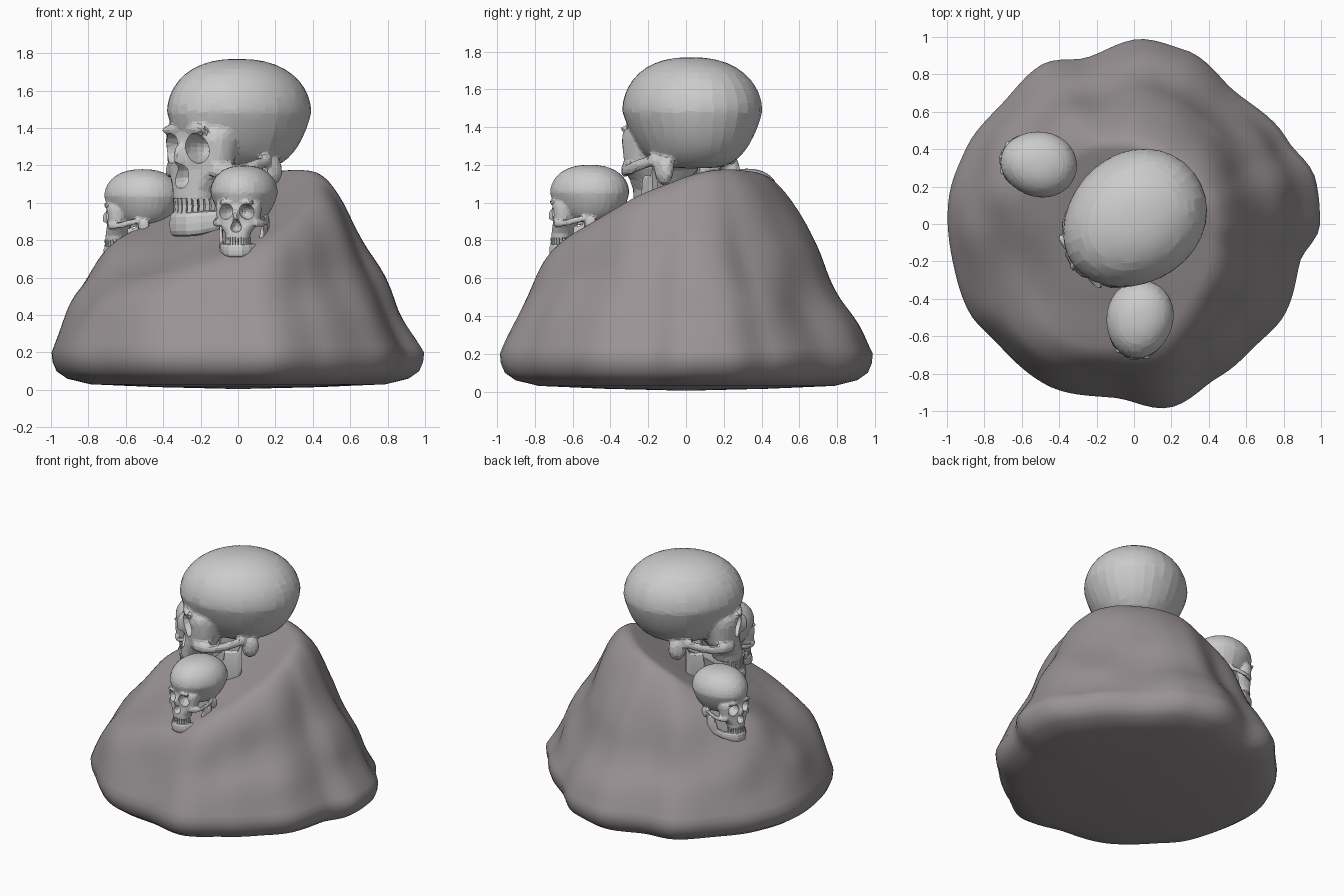
import bpy, bmesh, math
from math import sin, cos, pi, radians
from mathutils import Matrix, Vector, noise

if "Cube" in bpy.data.objects:
    bpy.data.objects.remove(bpy.data.objects["Cube"])


def make_object(name, bm):
    bmesh.ops.recalc_face_normals(bm, faces=bm.faces)
    mesh = bpy.data.meshes.new(name)
    bm.to_mesh(mesh)
    bm.free()
    ob = bpy.data.objects.new(name, mesh)
    bpy.context.collection.objects.link(ob)
    return ob


def loft(bm, rings):
    """Skin a list of equal-length point rings and cap both ends."""
    rows = [[bm.verts.new(p) for p in r] for r in rings]
    n = len(rows[0])
    for a, b in zip(rows, rows[1:]):
        for i in range(n):
            bm.faces.new((a[i], a[(i + 1) % n], b[(i + 1) % n], b[i]))
    bm.faces.new(rows[0])
    bm.faces.new(rows[-1])


def ball(bm, loc, size, u=20, v=12):
    m = Matrix.Translation(loc) @ Matrix.Diagonal((*size, 1))
    return bmesh.ops.create_uvsphere(bm, u_segments=u, v_segments=v, radius=1, matrix=m)['verts']


def spow(c, e):
    return math.copysign(abs(c) ** e, c)


def tube(bm, path, rx, rz):
    """Oval tube running mostly along y."""
    loft(bm, [[(x + rx * cos(a), y, z + rz * sin(a))
               for a in [2 * pi * i / 10 for i in range(10)]] for x, y, z in path])


def smooth(objs, angle):
    bpy.ops.object.select_all(action='DESELECT')
    for o in objs:
        o.select_set(True)
    bpy.context.view_layer.objects.active = objs[0]
    bpy.ops.object.shade_smooth_by_angle(angle=radians(angle))


def bake(ob):
    """Turn the modified object into a plain mesh and remove the object."""
    dg = bpy.context.evaluated_depsgraph_get()
    mesh = bpy.data.meshes.new_from_object(ob.evaluated_get(dg))
    bpy.data.objects.remove(ob)
    return mesh


# ---------- rock ----------
OUTLINE = [(0, .995), (14, 1.0), (29, .935), (52, .89), (74, .97), (87, .99), (106, .925),
           (120, .985), (137, .955), (156, .985), (171, 1.0), (192, .99), (208, 1.0),
           (222, .97), (241, .98), (264, .935), (281, 1.0), (299, .935), (315, .92),
           (328, .94), (347, .91), (360, .995)]


def outline(deg):
    for (a, r), (b, q) in zip(OUTLINE, OUTLINE[1:]):
        if a <= deg <= b:
            t = (deg - a) / (b - a)
            return r + (q - r) * t * t * (3 - 2 * t)


def rock_height(x, y, s):
    d = (x + y) / math.sqrt(2)
    plane = .985 + .53 * d                               # tilted top
    side = .2 + (1 - s) * (2.1 - (.35 if d > 0 else .5) * d)   # steep flanks
    k = .26
    h = max(k - abs(plane - side), 0) / k
    return min(plane, side) - h * h * k / 4


bm = bmesh.new()
N = 120
rings = [(.02, .005), (.45, .015), (.8, .03), (.92, .06), (.975, .1), (.995, .15)]
rings += [(1 - .98 * i / 50, None) for i in range(51)]
pts = []
for s, z in rings:
    row = []
    for i in range(N):
        a = 2 * pi * i / N
        r = s * (.96 + (outline(360 * i / N) - .96) * s ** 1.5)
        x, y = r * cos(a), r * sin(a)
        h = rock_height(x, y, s) if z is None else z
        if z is None:
            lump = noise.noise(Vector((x * 2.6, y * 2.6, h * 2.6 + 4)))
            fade = min(1, (1 - s) * 7)
            x += .06 * lump * fade * cos(a) * s
            y += .06 * lump * fade * sin(a) * s
            h += .02 * lump * fade
        row.append((x, y, h))
    pts.append(row)
loft(bm, pts)
rock = make_object("rock", bm)
stone = bpy.data.materials.new("stone")
stone.diffuse_color = (.32, .29, .30, 1)
stone.use_nodes = True
stone.node_tree.nodes["Principled BSDF"].inputs["Base Color"].default_value = stone.diffuse_color
rock.data.materials.append(stone)
smooth([rock], 60)

# ---------- skull upper part (chin at z=0, crown at z=1, facing -y) ----------
bm = bmesh.new()
for v in ball(bm, (0, 0, 0), (1, 1, 1), 32, 20):         # braincase
    x, y, z = v.co
    r = max(math.hypot(x, y), 1e-4)
    fill = r ** (.45 if z < 0 else .84) / r              # squarer than a ball
    low = max(0, -z)
    x, y = x * fill, y * fill
    flare = 1 + .06 * y - .2 * max(0, -y) * low
    v.co = (x * .365 * flare * (1 - .2 * low), y * .43 * (1 - .14 * low),
            .70 + z * (.30 if z > 0 else .32))
rows = []
for z, w, front, back in [(.64, .2, -.35, -.1), (.585, .25, -.395, -.1), (.54, .255, -.405, -.1),
                          (.46, .245, -.395, -.12), (.38, .235, -.39, -.14), (.32, .18, -.405, -.16),
                          (.26, .14, -.415, -.18), (.205, .13, -.42, -.2)]:
    cy, ry = (front + back) / 2, (back - front) / 2
    rows.append([(w * spow(cos(a), .85), cy + ry * spow(sin(a), .85), z)
                 for a in [2 * pi * i / 28 for i in range(28)]])
loft(bm, rows)                                           # facial bones
ball(bm, (0, -.405, .45), (.034, .05, .08))              # nasal bone
for sx in (-1, 1):
    tube(bm, [(sx * .2, -.35, .37), (sx * .25, -.28, .365), (sx * .28, -.2, .375),
              (sx * .285, -.1, .4), (sx * .26, .02, .43)], .022, .036)   # cheek arch
    ball(bm, (sx * .235, .06, .37), (.045, .065, .085))  # bone behind ear
    ball(bm, (sx * .11, -.385, .6), (.09, .03, .025))    # brow
skull = make_object("skull_base", bm)

bm = bmesh.new()
for sx in (-1, 1):
    for v in ball(bm, (sx * .13, -.42, .495), (.09, .2, .085)):         # eye sockets
        v.co.z -= abs(v.co.x) * .12 - .016
        v.co.x -= sx * .35 * max(0, v.co.y + .42)
for v in ball(bm, (0, -.43, .345), (.058, .13, .075)):   # nose opening
    v.co.x *= 1 - 5 * (v.co.z - .345)
cutter = make_object("socket_cutter", bm)
cutter.hide_render = True

m = skull.modifiers.new("merge", 'REMESH')
m.mode, m.voxel_size = 'VOXEL', .016
m = skull.modifiers.new("soften", 'SMOOTH')
m.iterations = 3
m = skull.modifiers.new("sockets", 'BOOLEAN')
m.operation, m.object, m.solver = 'DIFFERENCE', cutter, 'EXACT'
m = skull.modifiers.new("facet", 'DECIMATE')
m.ratio = .12
skull_mesh = bake(skull)
bpy.data.objects.remove(cutter)

# ---------- jaw: upright ribbon swept around a U ----------
half = [(.0, -.41, 0, .14), (.06, -.4, 0, .14), (.115, -.35, .01, .145),
        (.18, -.24, .04, .15), (.21, -.15, .06, .17), (.23, -.12, .075, .34),
        (.24, -.07, .085, .34), (.25, -.03, .11, .35), (.25, .0, .18, .42)]
path = [(-x, y, a, b) for x, y, a, b in half[:0:-1]] + half
rows = []
for i, (x, y, lo, hi) in enumerate(path):
    p, q = path[max(i - 1, 0)], path[min(i + 1, len(path) - 1)]
    n = Vector((q[1] - p[1], p[0] - q[0], 0)).normalized()
    t = .034 if abs(x) < .2 else .02
    rows.append([Vector((x, y, (lo + hi) / 2)) + n * t * spow(cos(a), .7)
                 + Vector((0, 0, (hi - lo) / 2 * spow(sin(a), .8)))
                 for a in [2 * pi * k / 12 for k in range(12)]])
bm = bmesh.new()
loft(bm, rows)
jaw_mesh = bake(make_object("jaw_base", bm))

# ---------- teeth: two arcs of tapered blocks ----------
bm = bmesh.new()
for z, taper in ((.192, 1), (.15, -1)):
    for i in range(14):
        a = radians(-90 + (i - 6.5) * 12.5)
        m = (Matrix.Translation((.125 * cos(a), -.265 + .15 * sin(a), z))
             @ Matrix.Rotation(a + pi / 2, 4, 'Z') @ Matrix.Diagonal((.025, .032, .05, 1)))
        for v in bmesh.ops.create_cube(bm, size=1, matrix=m)['verts']:
            if (v.co.z - z) * taper < 0:
                v.co.y += .006
teeth_mesh = bake(make_object("teeth_base", bm))

# ---------- place the three skulls ----------
parts = []
for name, loc, size, yaw in [("large", (0, .025, .82), .95, -52),
                             ("front_small", (.03, -.51, .71), .49, -12),
                             ("left_small", (-.51, .32, .7), .48, -101)]:
    for part, mesh in (("skull", skull_mesh), ("jaw", jaw_mesh), ("teeth", teeth_mesh)):
        ob = bpy.data.objects.new(f"{name}_{part}", mesh.copy())
        ob.location, ob.scale = loc, (size,) * 3
        ob.rotation_euler = (0, 0, radians(yaw))
        bpy.context.collection.objects.link(ob)
        parts.append(ob)
smooth(parts, 8)
